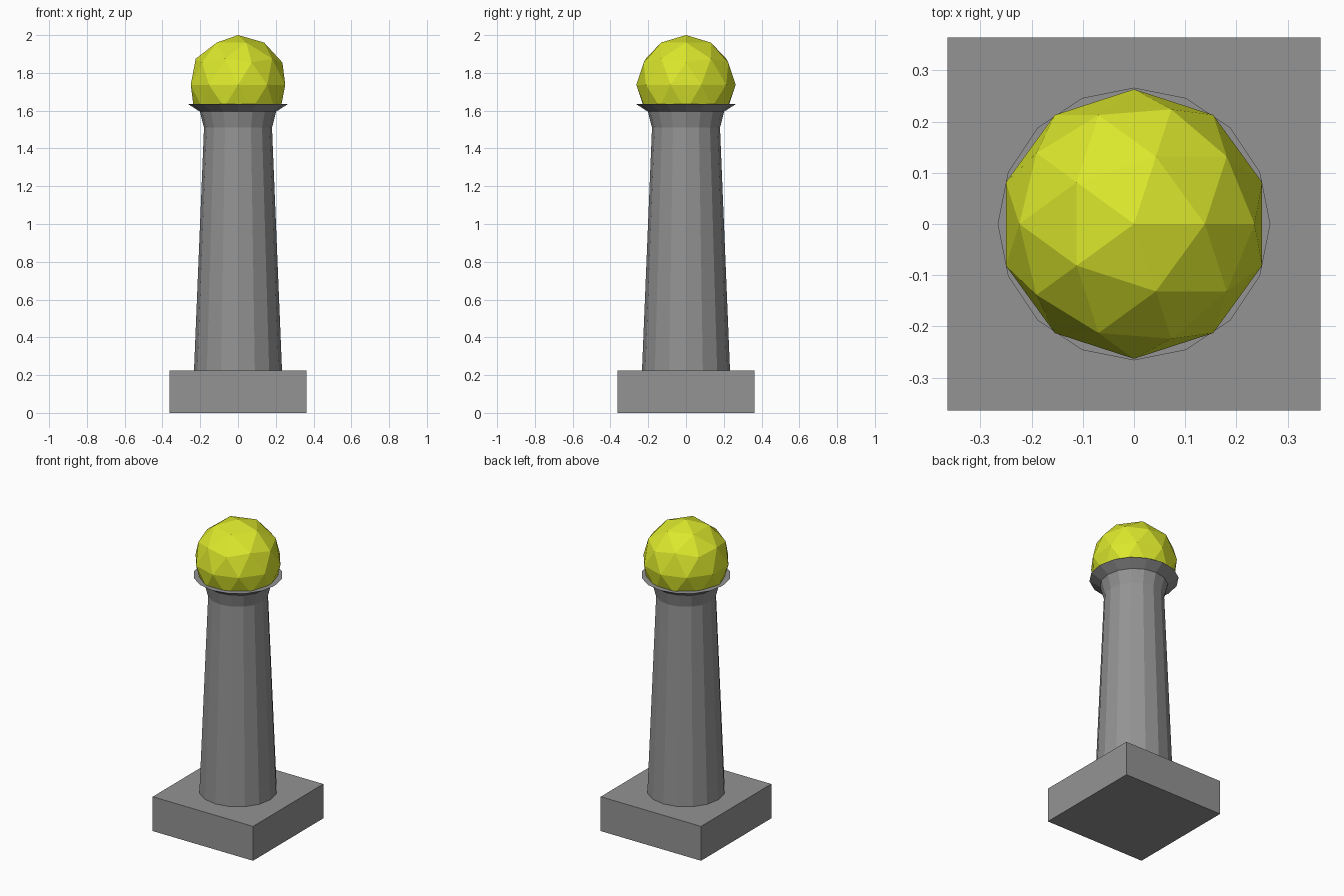
import bpy, bmesh
from math import cos, sin, tau

if "Cube" in bpy.data.objects:
    bpy.data.objects.remove(bpy.data.objects["Cube"])

SIDES = 16
RIM_Z = 1.636


def material(name, color):
    mat = bpy.data.materials.new(name)
    mat.diffuse_color = color
    mat.use_nodes = True
    mat.node_tree.nodes["Principled BSDF"].inputs["Base Color"].default_value = mat.diffuse_color
    return mat


def mesh_object(name, bm, mat):
    mesh = bpy.data.meshes.new(name)
    bm.to_mesh(mesh)
    bm.free()
    mesh.materials.append(mat)
    obj = bpy.data.objects.new(name, mesh)
    bpy.context.collection.objects.link(obj)
    return obj


stone = material("dark_stone", (0.293, 0.293, 0.293, 1))
yellow = material("yellow", (0.71, 0.80, 0.025, 1))

# Square base block
bm = bmesh.new()
bmesh.ops.create_cube(bm, size=1)
bmesh.ops.scale(bm, vec=(0.727, 0.727, 0.225), verts=bm.verts)
bmesh.ops.translate(bm, vec=(0, 0, 0.1125), verts=bm.verts)
mesh_object("base_block", bm, stone)

# Tapered column with flared rim: (radius, height) profile
profile = [(0.233, 0.225), (0.18, 1.51), (0.202, 1.595), (0.266, RIM_Z)]
bm = bmesh.new()
rings = [[bm.verts.new((r * cos(tau * i / SIDES), r * sin(tau * i / SIDES), z))
          for i in range(SIDES)] for r, z in profile]
for low, high in zip(rings, rings[1:]):
    for i in range(SIDES):
        j = (i + 1) % SIDES
        bm.faces.new((low[i], low[j], high[j], high[i]))
bm.faces.new(rings[-1])
bm.faces.new(rings[0][::-1])
mesh_object("column", bm, stone)

# Faceted yellow globe, cut flat where it rests on the rim
bm = bmesh.new()
bmesh.ops.create_icosphere(bm, subdivisions=2, radius=0.263)
bmesh.ops.translate(bm, vec=(0, 0, 1.737), verts=bm.verts)
bmesh.ops.bisect_plane(bm, geom=bm.verts[:] + bm.edges[:] + bm.faces[:],
                       plane_co=(0, 0, RIM_Z), plane_no=(0, 0, 1), clear_inner=True)
mesh_object("globe", bm, yellow)
